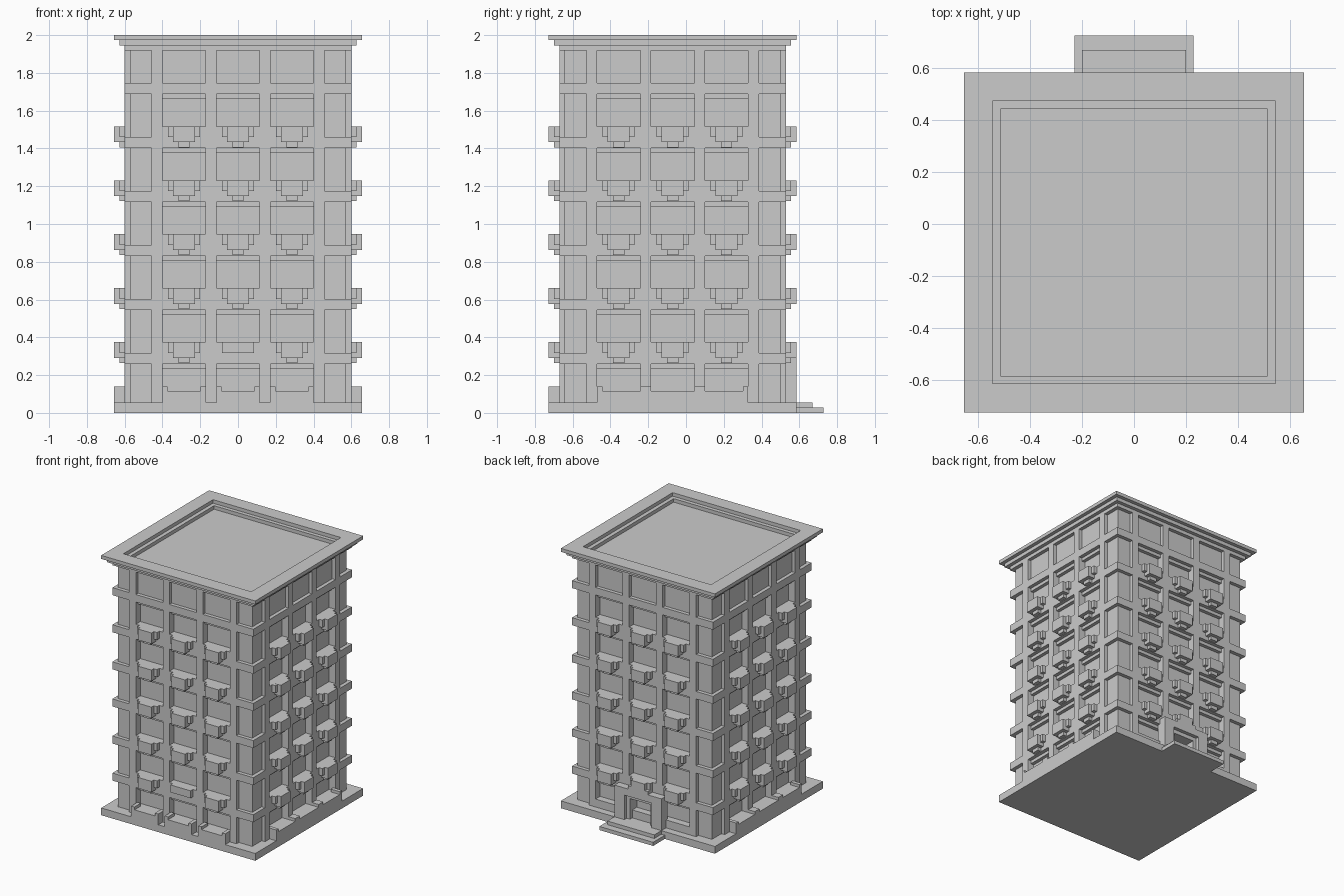
import bpy, bmesh
from math import pi
from mathutils import Matrix

if "Cube" in bpy.data.objects:
    bpy.data.objects.remove(bpy.data.objects["Cube"])

CY = -0.071                      # centre of the square tower in y
OUT, MID, WALL, PANEL, GLASS = 0.656, 0.628, 0.60, 0.572, 0.545
FLOOR, PITCH = 0.26, 0.2855      # first band underside, storey height
TOPS = [FLOOR + PITCH * k for k in range(6)]
BAYS = (-0.2855, 0, 0.2855)
FRONT, RIGHT, BACK, LEFT = range(4)
ALL = (FRONT, RIGHT, BACK, LEFT)


def add_box(bm, x0, x1, y0, y1, z0, z1, turn=0):
    m = (Matrix.Translation((0, CY, 0)) @ Matrix.Rotation(turn * pi / 2, 4, 'Z')
         @ Matrix.Translation(((x0 + x1) / 2, (y0 + y1) / 2, (z0 + z1) / 2))
         @ Matrix.Diagonal((x1 - x0, y1 - y0, z1 - z0, 1)))
    bmesh.ops.create_cube(bm, size=1, matrix=m)


def finish(name, bm):
    bmesh.ops.recalc_face_normals(bm, faces=bm.faces)
    me = bpy.data.meshes.new(name)
    bm.to_mesh(me)
    bm.free()
    ob = bpy.data.objects.new(name, me)
    bpy.context.collection.objects.link(ob)


def facade(name, parts, sides=ALL):
    """parts: (u0, u1, inner depth, outer depth, z0, z1) on a facade, repeated per side."""
    bm = bmesh.new()
    for s in sides:
        for u0, u1, d0, d1, z0, z1 in parts:
            add_box(bm, u0, u1, -d1, -d0, z0, z1, s)
    finish(name, bm)


def block(name, half, z0, z1):
    bm = bmesh.new()
    add_box(bm, -half, half, -half, half, z0, z1)
    finish(name, bm)


def ring(name, outer, inner, z0, z1):
    bm = bmesh.new()
    loops = []
    for h, z in ((outer, z0), (outer, z1), (inner, z1), (inner, z0)):
        loops.append([bm.verts.new((sx * h, CY + sy * h, z))
                      for sx, sy in ((-1, -1), (1, -1), (1, 1), (-1, 1))])
    for a in range(4):
        p, q = loops[a], loops[(a + 1) % 4]
        for i in range(4):
            j = (i + 1) % 4
            bm.faces.new((p[i], p[j], q[j], q[i]))
    finish(name, bm)


# ground slab, glazed core and stepped roof rim
block("base_slab", OUT, 0, 0.056)
block("core", GLASS, 0.05, 1.945)
ring("cornice_lower", MID, 0.515, 1.945, 1.973)
ring("cornice_upper", OUT, GLASS, 1.973, 2.0)

# horizontal bands around the tower
for k, t in enumerate(TOPS):
    block(f"floor_band_{k}", WALL, t, t + 0.058)
block("top_band", WALL, 1.918, 1.946)

# recessed corner posts
bm = bmesh.new()
for s in ALL:
    add_box(bm, 0.43, PANEL, -PANEL, -0.43, 0.05, 1.945, s)
finish("corner_posts", bm)

# vertical piers between bays
piers = []
for a, b in ((0.115, 0.171), (0.40, 0.457)):
    piers += [(a, b, 0.5, WALL, 0.05, 1.945), (-b, -a, 0.5, WALL, 0.05, 1.945)]
facade("piers", piers)

# window sills, lintels and blank top panels
spandrels, lintels = [], []
for u in BAYS:
    a, b = u - 0.116, u + 0.116
    spandrels.append((a, b, 0.5, WALL, 0.05, 0.117))
    for t in TOPS[:5]:
        spandrels.append((a, b, 0.5, WALL, t, t + 0.115))
    for t in TOPS:
        lintels.append((a, b, 0.5, PANEL, t - 0.025, t))
facade("window_spandrels", spandrels)
facade("window_lintels", lintels)
facade("top_panels", [(u - 0.116, u + 0.116, 0.5, PANEL, 1.74, 1.92) for u in BAYS])


# corbelled balconies
def balcony(u, t):
    return [(u - 0.085, u + 0.085, 0.55, MID, t + 0.058, t + 0.115),
            (u - 0.058, u + 0.058, 0.55, OUT, t + 0.031, t + 0.115),
            (u - 0.030, u + 0.030, 0.55, MID, t + 0.004, t + 0.058)]


balconies = [p for t in TOPS[1:5] for u in BAYS for p in balcony(u, t)]
facade("balconies", balconies)
side_low = [p for u in BAYS for p in balcony(u, FLOOR)]
facade("low_balconies", side_low, (RIGHT, BACK, LEFT))
front_low = balcony(BAYS[0], FLOOR) + balcony(BAYS[2], FLOOR) + balcony(0, FLOOR)[:1]
facade("low_balconies_front", front_low, (FRONT,))

# front planters, one per bay with raised ends
planters = []
for u in BAYS:
    planters.append((u - 0.115, u + 0.115, 0.58, OUT, 0.05, 0.117))
    for e in (-1, 1):
        c = u + e * 0.101
        planters.append((c - 0.014, c + 0.014, 0.58, OUT, 0.05, 0.139))
facade("front_planters", planters, (FRONT,))

# continuous side planters raised at the ends and piers
long_planter = [(-0.40, 0.40, 0.58, OUT, 0.05, 0.117)]
for c, h in ((-0.386, 0.014), (-0.143, 0.028), (0.143, 0.028), (0.386, 0.014)):
    long_planter.append((c - h, c + h, 0.58, OUT, 0.05, 0.139))
facade("side_planters", long_planter, (RIGHT, LEFT))

# rear entrance portal
portal = [(-0.115, 0.115, 0.58, OUT, 0.245, 0.30),
          (-0.085, 0.085, 0.58, OUT, 0.29, 0.325)]
for a, b in ((-0.2, -0.115), (0.115, 0.2)):
    portal.append((a, b, 0.58, OUT, 0.05, 0.30))
for a, b in ((-0.115, -0.087), (0.087, 0.115)):
    portal.append((a, b, 0.53, MID, 0.05, 0.25))
portal.append((-0.09, 0.09, 0.53, MID, 0.215, 0.25))
facade("entrance_portal", portal, (BACK,))

# entrance steps
facade("entrance_steps", [(-0.229, 0.229, 0.60, 0.798, 0, 0.028),
                          (-0.2, 0.2, 0.60, 0.742, 0.0, 0.056)], (BACK,))
